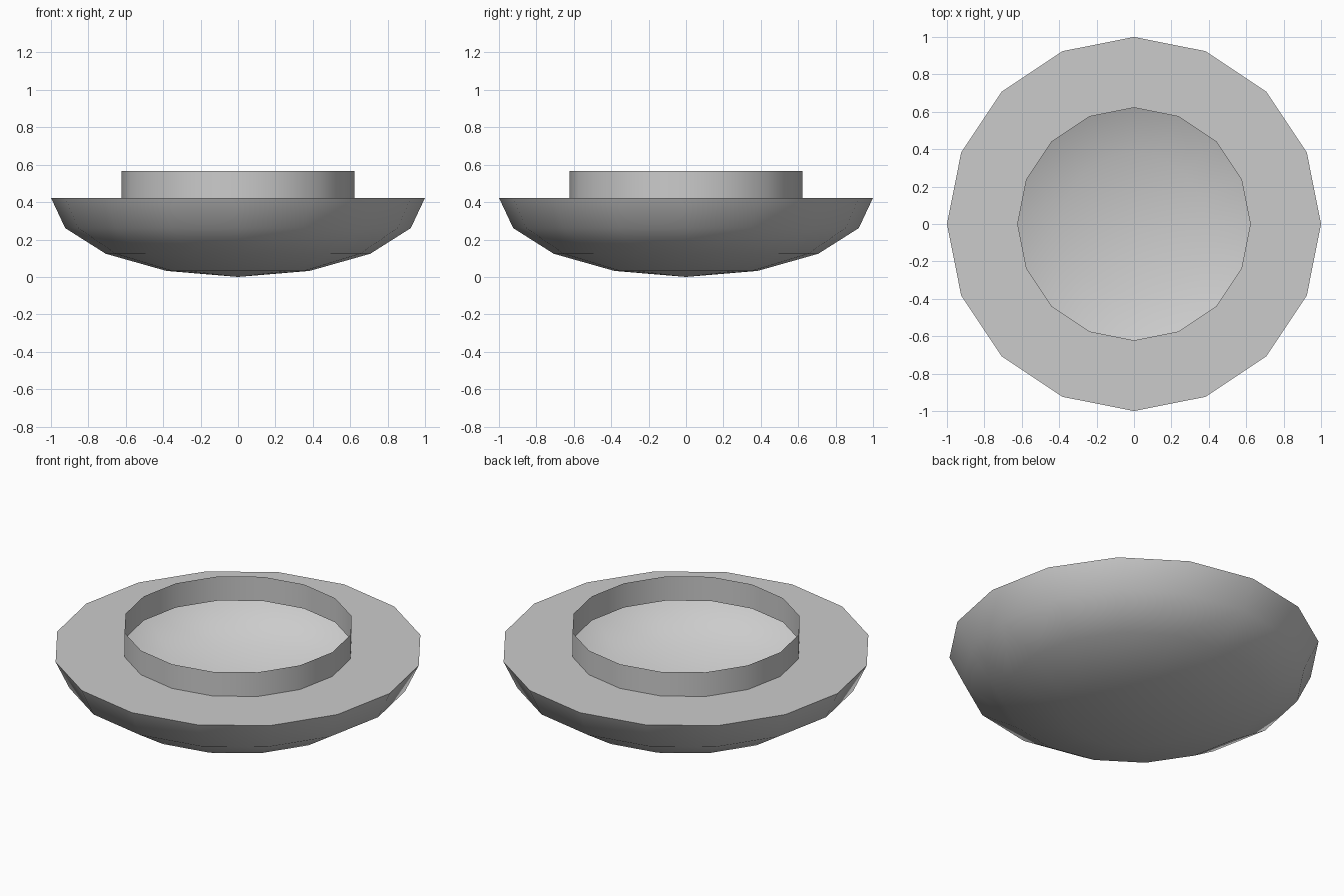
import bpy, bmesh
from math import pi, sin, cos, radians

if "Cube" in bpy.data.objects:
    bpy.data.objects.remove(bpy.data.objects["Cube"])

SIDES = 16
RIM_Z, COLLAR_R, COLLAR_TOP = 0.423, 0.622, 0.567


def lathe(name, profile):
    """Turn an (r, z) profile around z; profile runs so normals face outward."""
    bm = bmesh.new()
    rings = []
    for r, z in profile:
        n = SIDES if r > 1e-5 else 1
        rings.append([bm.verts.new((r * cos(2 * pi * i / SIDES),
                                    r * sin(2 * pi * i / SIDES), z)) for i in range(n)])
    for a, b in zip(rings, rings[1:]):
        for i in range(SIDES):
            j = (i + 1) % SIDES
            quad = [a[i % len(a)], a[j % len(a)], b[j % len(b)], b[i % len(b)]]
            bm.faces.new(list(dict.fromkeys(quad)))
    mesh = bpy.data.meshes.new(name)
    bm.to_mesh(mesh)
    bm.free()
    ob = bpy.data.objects.new(name, mesh)
    bpy.context.collection.objects.link(ob)
    bpy.ops.object.select_all(action='DESELECT')
    ob.select_set(True)
    bpy.context.view_layer.objects.active = ob
    bpy.ops.object.shade_smooth_by_angle(angle=radians(50))
    return ob


# Shallow bowl: flattened lower half of a sphere, open inside
lathe("bowl", [(sin(k * pi / 8), RIM_Z * (1 - cos(k * pi / 8))) for k in range(5)])

# Flat rim between the bowl edge and the collar
lathe("rim", [(1, RIM_Z), (COLLAR_R, RIM_Z)])

# Thin upright collar around the opening
lathe("collar", [(COLLAR_R, RIM_Z), (COLLAR_R, COLLAR_TOP)])
